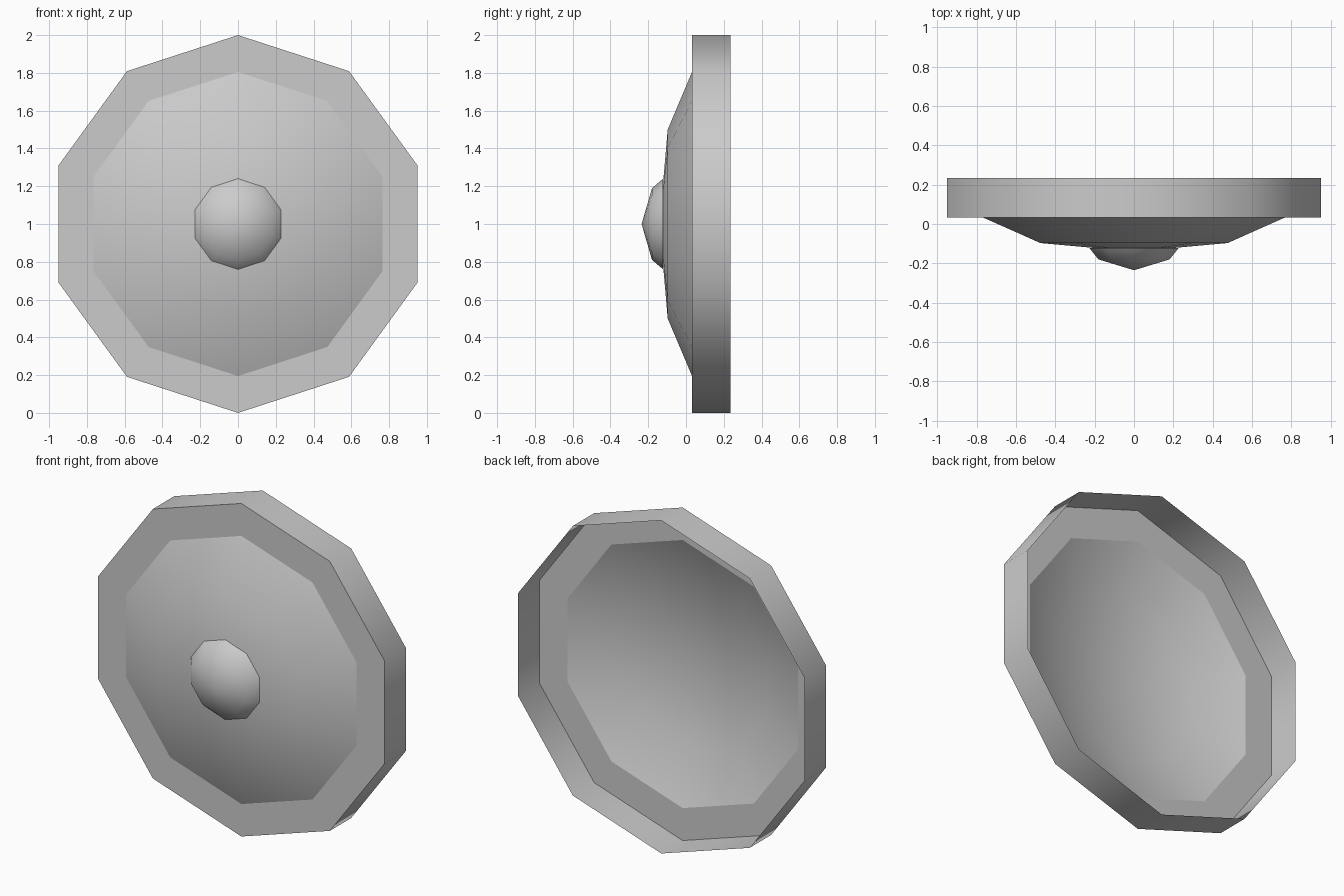
import bpy
import bmesh
from math import sin, cos, pi

SIDES = 10
CENTRE_Z = 1.0

cube = bpy.data.objects.get("Cube")
if cube:
    bpy.data.objects.remove(cube, do_unlink=True)

# Single plain grey finish
grey = bpy.data.materials.new("plain_grey")
grey.use_nodes = True
colour = (0.6, 0.6, 0.6, 1.0)
grey.diffuse_color = colour
grey.node_tree.nodes["Principled BSDF"].inputs["Base Color"].default_value = colour


def turned_sheet(name, profile):
    """Spin (radius, y) points, listed from axis outward, around the y axis."""
    bm = bmesh.new()
    rings = []
    for radius, y in profile:
        if radius == 0:
            rings.append([bm.verts.new((0, y, CENTRE_Z))] * SIDES)
            continue
        angles = [2 * pi * i / SIDES for i in range(SIDES)]
        rings.append([bm.verts.new((radius * sin(a), y, CENTRE_Z + radius * cos(a)))
                      for a in angles])
    for inner, outer in zip(rings, rings[1:]):
        for i in range(SIDES):
            j = (i + 1) % SIDES
            corners = [outer[i], inner[i], inner[j], outer[j]]
            face = bm.faces.new(list(dict.fromkeys(corners)))
            face.smooth = True
    mesh = bpy.data.meshes.new(name)
    bm.to_mesh(mesh)
    bm.free()
    mesh.materials.append(grey)
    obj = bpy.data.objects.new(name, mesh)
    bpy.context.collection.objects.link(obj)
    return obj


# Open-backed band around the outside
turned_sheet("rim_band", [(1.0, 0.032), (1.0, 0.235)])

# Flat ring joining the band to the dome
turned_sheet("rim_flange", [(0.805, 0.032), (1.0, 0.032)])

# Shallow hollow dome bulging to the front
turned_sheet("dome", [(0, -0.14), (0.5, -0.097), (0.805, 0.032)])

# Small raised boss at the middle
turned_sheet("centre_boss", [(0, -0.235), (0.19, -0.18), (0.24, -0.121)])
